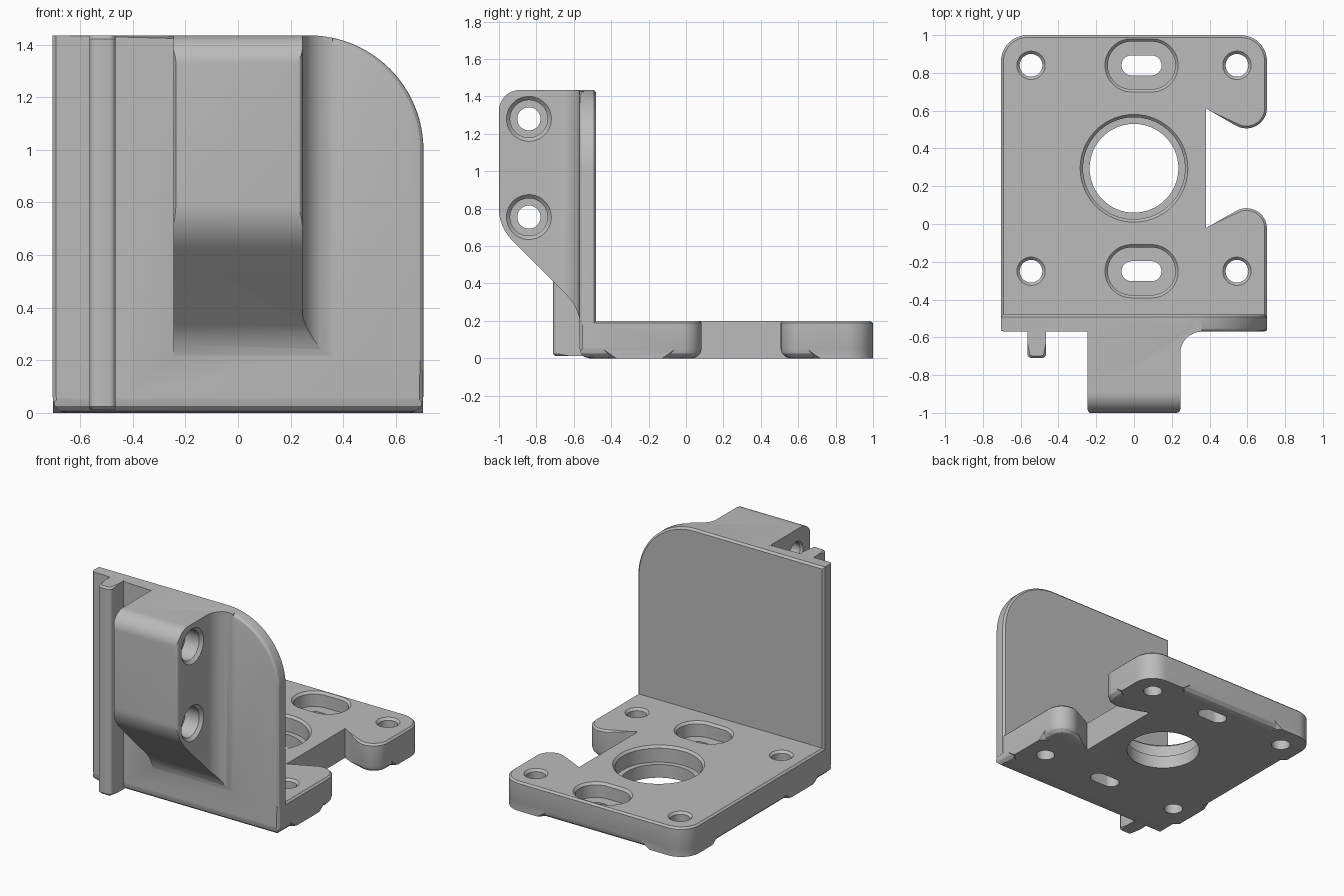
import bpy, bmesh, math
from mathutils import Matrix, Vector

cube = bpy.data.objects.get("Cube")
if cube:
    bpy.data.objects.remove(cube, do_unlink=True)

grey = bpy.data.materials.new("light_grey_plastic")
grey.use_nodes = True
grey.diffuse_color = (0.5, 0.5, 0.5, 1)
grey.node_tree.nodes["Principled BSDF"].inputs["Base Color"].default_value = (0.5, 0.5, 0.5, 1)


def arc(cx, cy, r, a0, a1, n=12):
    angles = [math.radians(a0 + (a1 - a0) * i / n) for i in range(n + 1)]
    return [(cx + r * math.cos(a), cy + r * math.sin(a)) for a in angles]


def loft(name, rings):
    """Closed solid through a stack of equal-length rings."""
    bm = bmesh.new()
    loops = [[bm.verts.new(p) for p in ring] for ring in rings]
    n = len(loops[0])
    for a, b in zip(loops, loops[1:]):
        for i in range(n):
            j = (i + 1) % n
            bm.faces.new((a[i], a[j], b[j], b[i]))
    bm.faces.new(loops[0][::-1])
    bm.faces.new(loops[-1])
    bmesh.ops.recalc_face_normals(bm, faces=bm.faces)
    mesh = bpy.data.meshes.new(name)
    bm.to_mesh(mesh)
    bm.free()
    mesh.materials.append(grey)
    obj = bpy.data.objects.new(name, mesh)
    bpy.context.collection.objects.link(obj)
    return obj


def prism(name, pts, axis, lo, hi):
    place = {"x": lambda p, t: (t, p[0], p[1]),
             "y": lambda p, t: (p[0], t, p[1]),
             "z": lambda p, t: (p[0], p[1], t)}[axis]
    return loft(name, [[place(p, t) for p in pts] for t in (lo, hi)])


def bevel(obj, width, segments, rule):
    """Bevel the edges whose two end points satisfy the rule."""
    bm = bmesh.new()
    bm.from_mesh(obj.data)
    edges = [e for e in bm.edges if rule(e.verts[0].co, e.verts[1].co)]
    bmesh.ops.bevel(bm, geom=edges, offset=width, segments=segments,
                    profile=0.5, affect="EDGES", clamp_overlap=False)
    bmesh.ops.recalc_face_normals(bm, faces=bm.faces)
    bm.to_mesh(obj.data)
    bm.free()


def combine(obj, tool, operation):
    mod = obj.modifiers.new(operation.lower(), "BOOLEAN")
    mod.object, mod.operation, mod.solver = tool, operation, "EXACT"
    bpy.context.view_layer.objects.active = obj
    bpy.ops.object.modifier_apply(modifier=mod.name)
    bpy.data.objects.remove(tool, do_unlink=True)


def bore(steps, matrix, half=0.0, n=48):
    """Stepped round or slotted cutter; steps are (radius, depth)."""
    rings = []
    for r, t in steps:
        ring = []
        for i in range(n):
            a = 2 * math.pi * (i + 0.5) / n
            x = r * math.cos(a)
            ring.append(matrix @ Vector((x + math.copysign(half, x), r * math.sin(a), t)))
        rings.append(ring)
    return loft("bore_cutter", rings)


# Base plate outline with the dovetail notch
MID = 0.295
outline = ([(-0.704, -0.569), (0.704, -0.569)]
           + arc(0.595, -0.025, 0.109, 0, 120) + [(0.38, -0.022), (0.38, 0.612)]
           + arc(0.595, 0.615, 0.109, 240, 360)
           + arc(0.565, 0.861, 0.139, 0, 90) + arc(-0.565, 0.861, 0.139, 90, 180))
base = prism("mounting_bracket", outline, "z", 0, 0.2)


def in_notch(a, b):
    return min(a.x, b.x) > 0.37 and min(abs(a.x - 0.38), abs(b.x - 0.38)) < 0.01


bevel(base, 0.012, 1, lambda a, b: min(a.z, b.z) > 0.19 and not in_notch(a, b)
      and max(a.y, b.y) > -0.5)
bevel(base, 0.052, 3, lambda a, b: max(a.z, b.z) < 0.01 and not in_notch(a, b))
bevel(base, 0.015, 1, lambda a, b: abs(a.z - b.z) > 0.1 and max(a.y, b.y) < -0.56)

# Conical feet around the corner screws, trimmed to the plate outline
corners = [(sx * 0.545, MID + sy * 0.545) for sx in (-1, 1) for sy in (-1, 1)]
inner = [(x * 0.999, MID + (y - MID) * 0.999) for x, y in outline]
for x, y in corners:
    foot = bore([(0.2, 0), (0.26, 0.06), (0.26, 0.1)], Matrix.Translation((x, y, 0)))
    combine(foot, prism("foot_trim", inner, "z", -0.1, 0.15), "INTERSECT")
    combine(base, foot, "UNION")

# Upright wall with one large rounded corner
wall_outline = ([(-0.705, 0.06), (0.705, 0.06)]
                + arc(0.27, 1.0, 0.435, 0, 90, 24) + [(-0.705, 1.435)])
wall = prism("upright_wall", wall_outline, "y", -0.57, -0.48)
bevel(wall, 0.013, 1, lambda a, b: min(a.y, b.y) > -0.49 and max(a.z, b.z) > 0.07)
bevel(wall, 0.013, 1, lambda a, b: max(a.y, b.y) < -0.56 and max(a.z, b.z) > 0.07
      and max(a.x, b.x) < -0.7)
bevel(wall, 0.025, 3, lambda a, b: max(a.y, b.y) < -0.56 and max(a.z, b.z) > 0.07
      and min(a.x, b.x) > 0.26)


def fillet(p, q, r, n=10):
    """Smooth curve from p to r that is drawn towards the corner q."""
    return [tuple((1 - t) ** 2 * p[k] + 2 * t * (1 - t) * q[k] + t * t * r[k] for k in (0, 1))
            for t in (i / n for i in range(n + 1))]


# Clamp block: side profile trimmed by its plan and by the wall outline
side = ([(-0.5, 1.434)] + arc(-0.89, 1.324, 0.11, 90, 180)
        + fillet((-1, 0.80), (-1, 0.70), (-0.92, 0.62))
        + fillet((-0.64, 0.34), (-0.572, 0.272), (-0.56, 0.16)) + [(-0.5, 0.16)])
block = prism("clamp_block", side, "x", -0.4, 0.5)
plan = ([(-0.245, -0.49), (-0.245, -0.985), (-0.23, -1.01)]
        + [(0.22, -1.01)] + arc(0.225, -0.98, 0.02, -90, 0, 4)
        + arc(0.36, -0.685, 0.115, 180, 90) + [(0.36, -0.49)])
combine(block, prism("plan_trim", plan, "z", 0, 2), "INTERSECT")
combine(block, prism("wall_trim", wall_outline, "y", -1.2, -0.3), "INTERSECT")

# Guide rib on the front of the wall
rib_plan = ([(-0.465, -0.5), (-0.565, -0.5)] + arc(-0.54, -0.685, 0.025, 180, 270, 4)
            + arc(-0.49, -0.685, 0.025, 270, 360, 4))
rib = prism("guide_rib", rib_plan, "z", 0.012, 1.434)
bevel(rib, 0.012, 1, lambda a, b: abs(a.z - b.z) < 0.01 and max(a.y, b.y) < -0.51
      and min(a.y, b.y) < -0.68)

for part in (wall, block, rib):
    combine(base, part, "UNION")

# Corner screw holes and the large centre bore
for x, y in corners:
    combine(base, bore([(0.06, -0.1), (0.06, 0.185), (0.09, 0.215)],
                       Matrix.Translation((x, y, 0))), "DIFFERENCE")
combine(base, bore([(0.235, -0.1), (0.235, 0.09), (0.27, 0.09), (0.27, 0.185), (0.3, 0.215)],
                   Matrix.Translation((0, MID, 0)), n=72), "DIFFERENCE")

# Counterbored slots
for sy in (-1, 1):
    combine(base, bore([(0.053, -0.1), (0.053, 0.1), (0.126, 0.1), (0.126, 0.185), (0.156, 0.215)],
                       Matrix.Translation((0.04, MID + sy * 0.545, 0)), 0.053), "DIFFERENCE")

# Counterbored clamp screw holes through the block
for z in (0.755, 1.28):
    across = Matrix.Translation((0, -0.84, z)) @ Matrix.Rotation(math.pi / 2, 4, "Y")
    combine(base, bore([(0.09, -0.27), (0.062, -0.23), (0.062, 0.12), (0.1, 0.12),
                        (0.1, 0.225), (0.14, 0.265)], across), "DIFFERENCE")

base.data.materials.clear()
base.data.materials.append(grey)
bpy.ops.object.select_all(action="DESELECT")
base.select_set(True)
bpy.context.view_layer.objects.active = base
bpy.ops.object.shade_smooth_by_angle(angle=math.radians(28))
